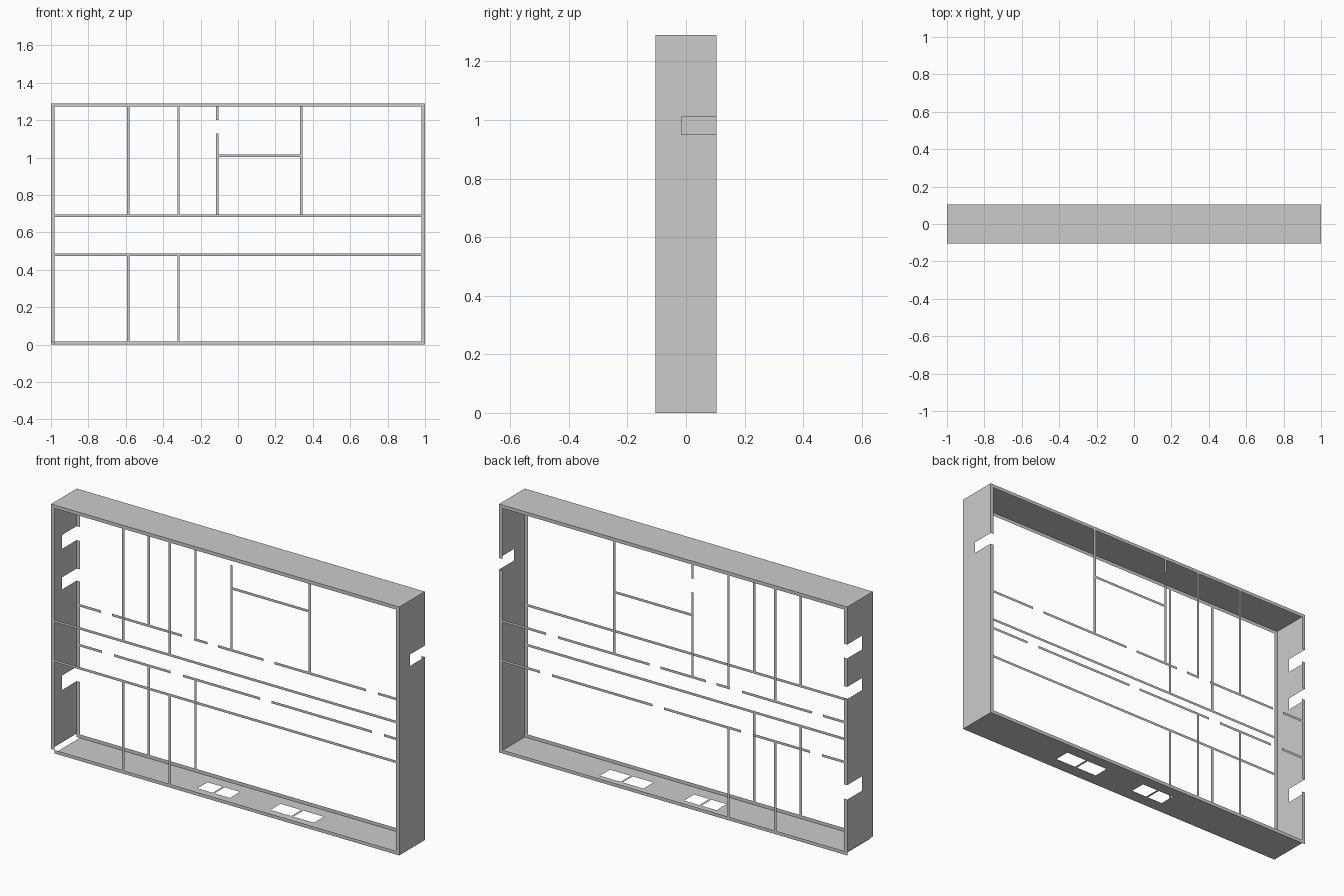
import bpy, bmesh

if "Cube" in bpy.data.objects:
    bpy.data.objects.remove(bpy.data.objects["Cube"])

X, Y, H = 1.0, 0.105, 1.29   # half width, half depth, height
T, P = 0.018, 0.013          # outer wall and partition thickness


def sheet(name, place, rects, holes=(), flip=False):
    """Flat sheet covering rects minus holes; rects are (u0, u1, v0, v1)."""
    inside = lambda u, v, r: r[0] < u < r[1] and r[2] < v < r[3]
    us = sorted({round(c, 4) for r in [*rects, *holes] for c in r[:2]})
    vs = sorted({round(c, 4) for r in [*rects, *holes] for c in r[2:]})
    bm = bmesh.new()
    for u0, u1 in zip(us, us[1:]):
        for v0, v1 in zip(vs, vs[1:]):
            u, v = (u0 + u1) / 2, (v0 + v1) / 2
            if not any(inside(u, v, r) for r in rects) or any(inside(u, v, h) for h in holes):
                continue
            loop = [(u0, v0), (u1, v0), (u1, v1), (u0, v1)]
            if flip:
                loop.reverse()
            bm.faces.new([bm.verts.new(place(*p)) for p in loop])
    bmesh.ops.remove_doubles(bm, verts=bm.verts, dist=1e-5)
    bmesh.ops.dissolve_limit(bm, angle_limit=0.01, verts=bm.verts, edges=bm.edges)
    me = bpy.data.meshes.new(name)
    bm.to_mesh(me)
    bm.free()
    bpy.context.collection.objects.link(bpy.data.objects.new(name, me))


def upright(x, z0, z1):
    return (x - P / 2, x + P / 2, z0, z1)


def rail(z, x0=-X + T, x1=X - T):
    return (x0, x1, z - P / 2, z + P / 2)


LOW, MID = 0.481, 0.688
left_gaps = [(1.023, 1.095), (0.812, 0.875), (0.29, 0.365)]
right_gaps = [(0.95, 1.01)]

# Wall edges shared by the front and back planes
ring = [(-X, -X + T, 0, H), (X - T, X, 0, H), (-X, X, 0, T), (-X, X, H - T, H)]
shared = ring + [rail(LOW), rail(MID)]
for x in (-0.586, -0.318):
    shared += [upright(x, T, LOW), upright(x, MID, H - T)]

# Front edges, with the chipped lower corner
sheet("front_wall_edges", lambda u, v: (u, -Y, v), shared, [(-X, -X + T, 0, T)])

# Back edges: extra partitions, door gaps and window gaps
extra = [upright(-0.111, MID, H - T), upright(0.338, MID, H - T), rail(1.01, -0.111, 0.338)]
gaps = [(-0.118, -0.104, 1.13, 1.20)]
for z, doors in ((MID, [(-0.86, -0.797), (-0.394, -0.327), (-0.25, -0.187), (0.073, 0.137), (0.663, 0.73)]),
                 (LOW, [(-0.855, -0.785), (-0.46, -0.39), (0.052, 0.118), (0.697, 0.765)])):
    gaps += [(a, b, z - P / 2, z + P / 2) for a, b in doors]
gaps += [(-X, -X + T, a, b) for a, b in left_gaps]
gaps += [(X - T, X, a, b) for a, b in right_gaps]
sheet("back_wall_edges", lambda u, v: (u, Y, v), shared + extra, gaps, flip=True)

# Outer skins of the four walls
sheet("left_wall", lambda u, v: (-X, u, v), [(-Y, Y, T, H)],
      [(-0.015, Y, a, b) for a, b in left_gaps], flip=True)
sheet("right_wall", lambda u, v: (X, u, v), [(-Y, Y, 0, H)],
      [(-0.015, Y, a, b) for a, b in right_gaps])
sheet("top_wall", lambda u, v: (u, v, H), [(-X, X, -Y, Y)])
windows = [(-0.207, -0.12), (-0.108, -0.02), (0.213, 0.332), (0.344, 0.462)]
sheet("bottom_wall", lambda u, v: (u, v, 0), [(-X + T, X, -Y, Y)],
      [(a, b, -0.037, 0.045) for a, b in windows], flip=True)
